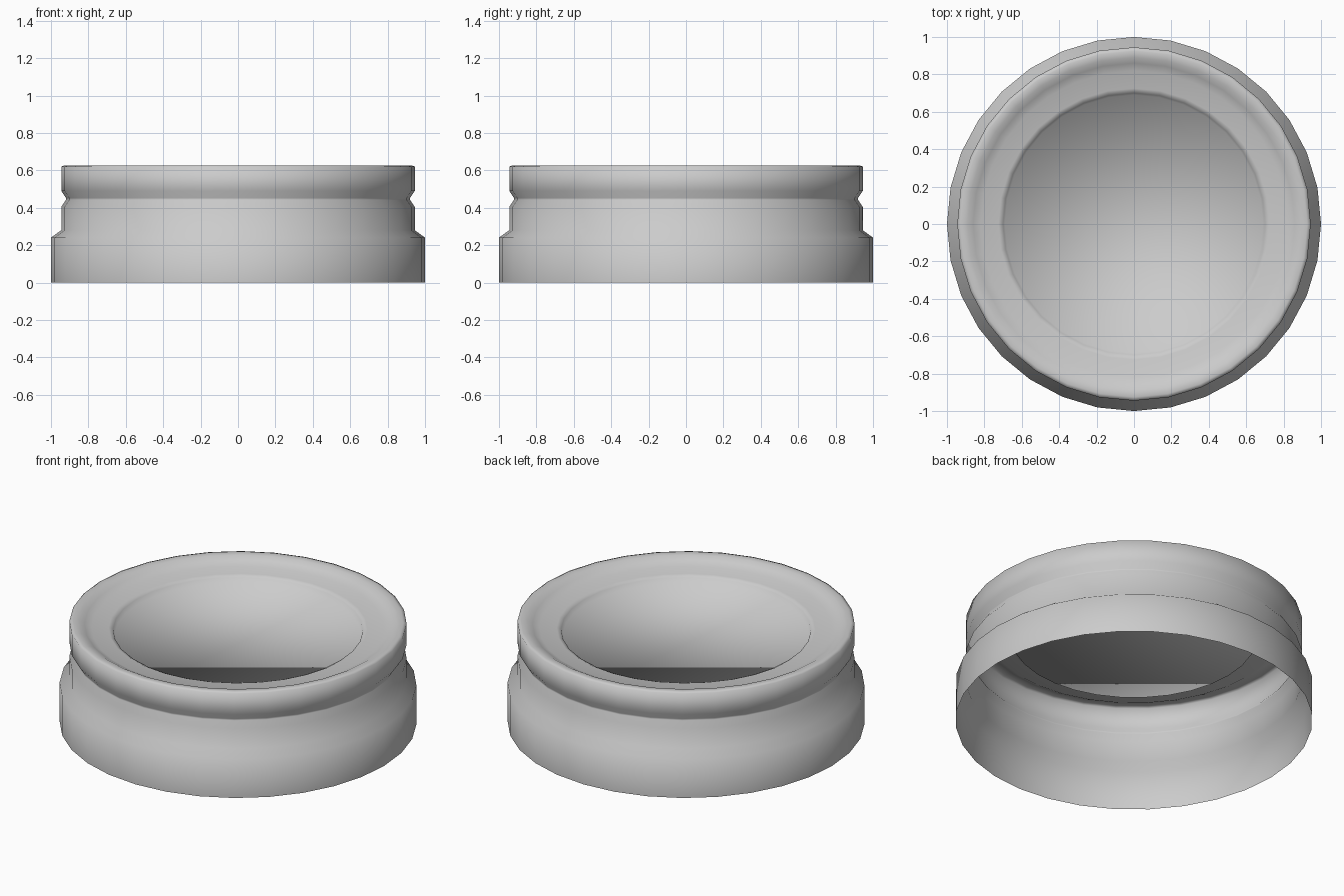
import bpy, bmesh
from math import cos, sin, tau

if "Cube" in bpy.data.objects:
    bpy.data.objects.remove(bpy.data.objects["Cube"])

SIDES = 32

# Open-bottomed shell, (radius, height) from the foot up and over the rim to the recessed disc
PROFILE = [
    (1.0, 0.0), (1.0, 0.24), (0.945, 0.28),        # wide skirt and shoulder
    (0.945, 0.405), (0.92, 0.442), (0.92, 0.452),  # groove
    (0.945, 0.49), (0.945, 0.62),                  # upper band
    (0.925, 0.627), (0.89, 0.622), (0.86, 0.606),  # rounded rim
    (0.82, 0.585), (0.725, 0.583),                 # inner ledge
    (0.70, 0.572), (0.69, 0.545),                  # drop to the disc
]

bm = bmesh.new()
rings = [[bm.verts.new((r * cos(tau * i / SIDES), r * sin(tau * i / SIDES), z))
          for i in range(SIDES)] for r, z in PROFILE]
for low, high in zip(rings, rings[1:]):
    for i in range(SIDES):
        j = (i + 1) % SIDES
        bm.faces.new((low[i], low[j], high[j], high[i]))

# Recessed flat centre
bm.faces.new(rings[-1])

for face in bm.faces:
    face.smooth = True
mesh = bpy.data.meshes.new("round_cap")
bm.to_mesh(mesh)
bm.free()
cap = bpy.data.objects.new("round_cap", mesh)
bpy.context.collection.objects.link(cap)
